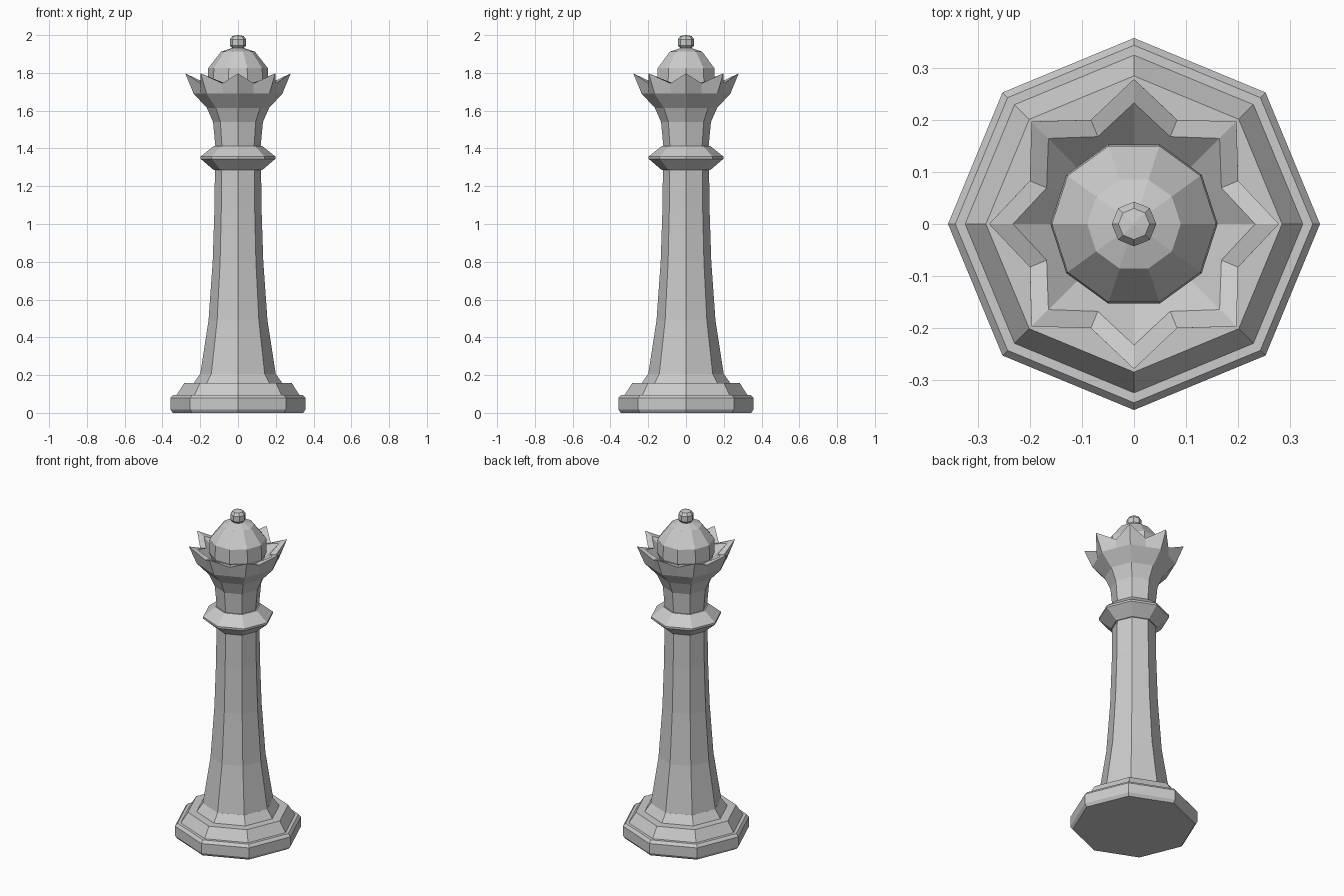
import bpy, bmesh, math

if "Cube" in bpy.data.objects:
    bpy.data.objects.remove(bpy.data.objects["Cube"])

mat = bpy.data.materials.new("light_grey")
mat.diffuse_color = (0.6, 0.6, 0.6, 1)
mat.use_nodes = True
mat.node_tree.nodes["Principled BSDF"].inputs["Base Color"].default_value = mat.diffuse_color


def loft(name, rings, sides=8):
    """Skin a stack of rings; each ring is a list of (radius, z) repeated around the axis."""
    bm = bmesh.new()
    loops = []
    for ring in rings:
        loop = []
        for i in range(sides):
            r, z = ring[i % len(ring)]
            a = 2 * math.pi * i / sides
            loop.append(bm.verts.new((r * math.cos(a), r * math.sin(a), z)))
        loops.append(loop)
    for lo, hi in zip(loops, loops[1:]):
        for i in range(sides):
            j = (i + 1) % sides
            bm.faces.new((lo[i], lo[j], hi[j], hi[i]))
    bm.faces.new(loops[0][::-1])
    bm.faces.new(loops[-1])
    bmesh.ops.recalc_face_normals(bm, faces=bm.faces)
    mesh = bpy.data.meshes.new(name)
    bm.to_mesh(mesh)
    bm.free()
    mesh.materials.append(mat)
    obj = bpy.data.objects.new(name, mesh)
    bpy.context.collection.objects.link(obj)
    return obj


def lathe(name, profile, sides=8):
    return loft(name, [[p] for p in profile], sides)


# Stepped foot
lathe("base", [(0.345, 0), (0.358, 0.018), (0.358, 0.078), (0.344, 0.095),
               (0.325, 0.095), (0.285, 0.157), (0.235, 0.157), (0.20, 0.207)])

# Tapering column
lathe("column", [(0.20, 0.205), (0.156, 0.49), (0.134, 0.80),
                 (0.125, 1.07), (0.122, 1.30)])

# Collar ring
lathe("collar", [(0.128, 1.285), (0.198, 1.345), (0.198, 1.357), (0.128, 1.413)])

# Flared neck
lathe("neck", [(0.119, 1.40), (0.132, 1.54), (0.165, 1.615)])

# Eight-pointed crown: tips alternate with valleys
mid = math.cos(math.pi / 8)
loft("crown", [
    [(0.165, 1.615), (0.165 * mid, 1.615)],
    [(0.235, 1.69), (0.235 * mid, 1.69)],
    [(0.279, 1.797), (0.217, 1.745)],
    [(0.233, 1.775), (0.182, 1.745)],
    [(0.15, 1.70), (0.14, 1.70)],
], 16)

# Dome inside the crown
lathe("dome", [(0.14, 1.69), (0.161, 1.74), (0.158, 1.825),
               (0.09, 1.912), (0.01, 1.938)], 10)

# Finial ball
lathe("finial", [(0.026, 1.925), (0.043, 1.945), (0.043, 1.978),
                 (0.03, 1.995), (0.002, 2.0)])
